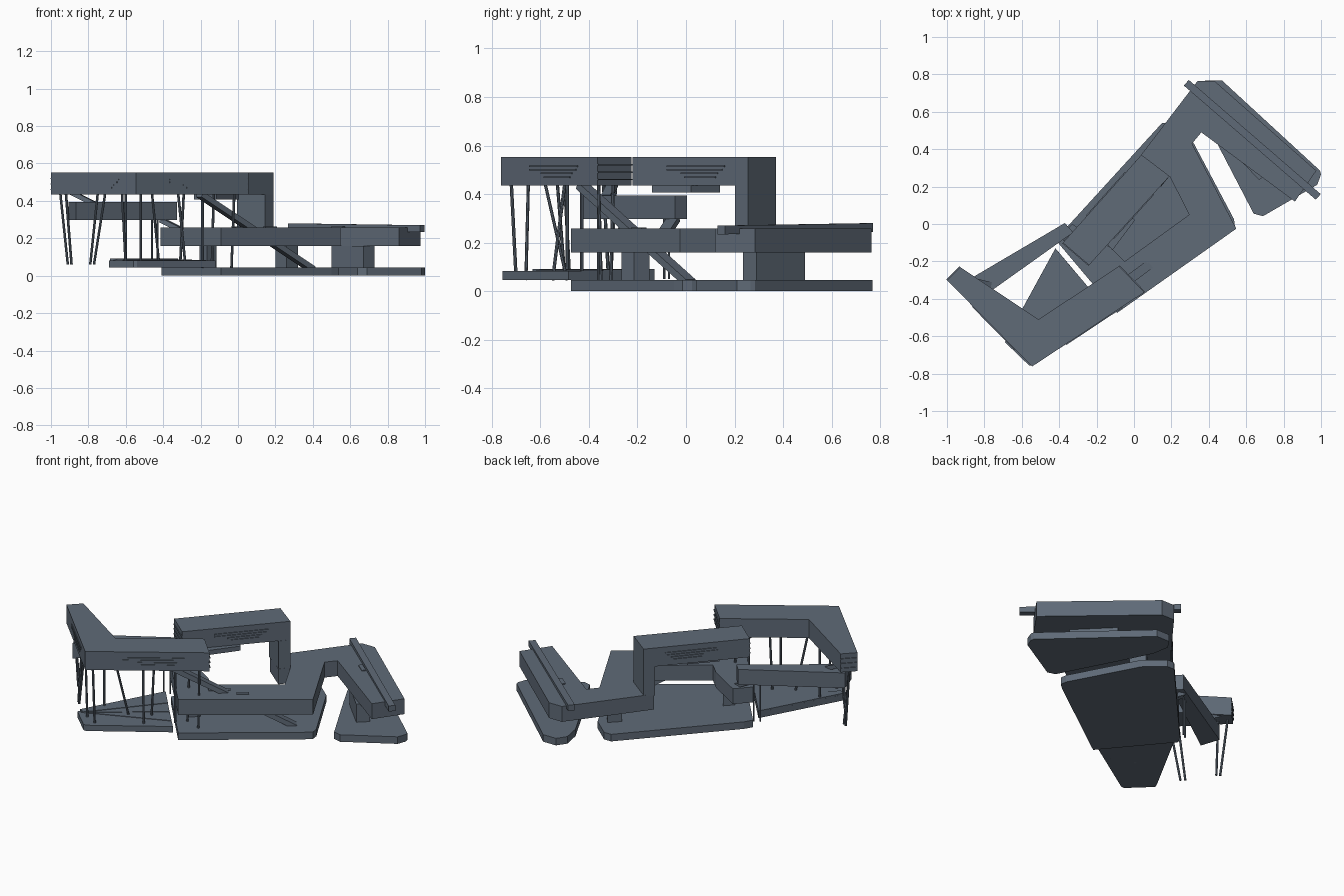
import bpy, bmesh, math
from mathutils import Vector

if "Cube" in bpy.data.objects:
    bpy.data.objects.remove(bpy.data.objects["Cube"])

slate = bpy.data.materials.new("slate_grey")
slate.diffuse_color = (0.115, 0.145, 0.185, 1)
slate.use_nodes = True
slate.node_tree.nodes["Principled BSDF"].inputs["Base Color"].default_value = slate.diffuse_color


def finish(name, bm):
    bmesh.ops.recalc_face_normals(bm, faces=bm.faces)
    me = bpy.data.meshes.new(name)
    bm.to_mesh(me)
    bm.free()
    me.materials.append(slate)
    ob = bpy.data.objects.new(name, me)
    bpy.context.collection.objects.link(ob)
    return ob


def slab(name, outline, z0, z1):
    """Extrude a plan outline from z0 up to z1."""
    bm = bmesh.new()
    low = [bm.verts.new((x, y, z0)) for x, y in outline]
    high = [bm.verts.new((x, y, z1)) for x, y in outline]
    bm.faces.new(low)
    bm.faces.new(high)
    for i in range(len(low)):
        j = (i + 1) % len(low)
        bm.faces.new((low[i], low[j], high[j], high[i]))
    return finish(name, bm)


def beam(name, a, b, width, depth):
    """Box running from a to b, width across (horizontal), depth in the upright plane."""
    a, b = Vector(a), Vector(b)
    d = (b - a).normalized()
    side = d.cross(Vector((0, 0, 1))).normalized() * width / 2
    up = side.cross(d).normalized() * depth / 2
    bm = bmesh.new()
    ends = [[bm.verts.new(p + s * side + u * up)
             for s, u in ((-1, -1), (1, -1), (1, 1), (-1, 1))] for p in (a, b)]
    for i in range(4):
        j = (i + 1) % 4
        bm.faces.new((ends[0][i], ends[0][j], ends[1][j], ends[1][i]))
    bm.faces.new(ends[0])
    bm.faces.new(ends[1])
    return finish(name, bm)


def stilt(name, a, b, r=0.007):
    """Thin round post between two points."""
    a, b = Vector(a), Vector(b)
    bm = bmesh.new()
    bmesh.ops.create_cone(bm, cap_ends=True, segments=8, radius1=r, radius2=r,
                          depth=(b - a).length)
    ob = finish(name, bm)
    ob.location = (a + b) / 2
    ob.rotation_euler = (b - a).to_track_quat('Z', 'Y').to_euler()


def louvres(name, p, q, spans):
    """Thin horizontal slats on the wall from p to q; spans = (start, end, z)."""
    p, q = Vector((*p, 0)), Vector((*q, 0))
    for i, (s, e, z) in enumerate(spans):
        up = Vector((0, 0, z))
        beam(f"{name}_{i}", p.lerp(q, s) + up, p.lerp(q, e) + up, 0.01, 0.006)


# Ground plinths
slab("main_plinth", [(-.41, -.09), (-.09, -.475), (.5, -.05), (.54, -.015),
                     (.535, .025), (.315, .44), (.2, .54), (.15, .54), (-.38, -.04)], 0, .045)
slab("east_plinth", [(.64, .055), (.69, .042), (.98, .21), (1, .265), (.995, .285),
                     (.47, .768), (.38, .768), (.34, .71), (.36, .6), (.45, .42)], 0, .045)
# Wedge terrace with fanned steps
slab("west_terrace", [(-.69, -.632), (-.68, -.605), (-.42, -.13), (-.12, -.485),
                      (-.54, -.757), (-.56, -.757)], .045, .082)
for i in range(3):
    t = i * .22
    slab(f"terrace_step_{i}", [(-.685, -.615), (-.665 + t * .04, -.632),
                               (-.17 - t * .34, -.43 + t * .41), (-.42, -.13)],
         .082 + .003 * i, .085 + .003 * i)

# Supports under the middle floor
slab("east_support", [(.5, .41), (.67, .235), (.73, .29), (.53, .49)], .045, .16)
slab("centre_support", [(.2, .36), (.26, .28), (.32, .34), (.26, .42)], .045, .16)
slab("west_support", [(-.205, -.2), (-.165, -.265), (-.115, -.215), (-.155, -.15)], .045, .16)

# Middle floor, bent around an open court
slab("middle_floor", [(-.415, -.09), (-.09, -.475), (.547, -.025), (.31, .43), (.36, .49),
                      (.86, .12), (.975, .285), (.43, .765), (.34, .765), (.0, .32),
                      (.145, .2), (.19, .256), (.295, .05), (-.05, -.2), (-.12, -.13),
                      (-.33, .0)], .16, .258)
beam("roof_parapet", (.28, .755, .262), (.985, .145, .252), .04, .036)
for i, (x, y, dx, dy) in enumerate([(.03, -.23, .05, .04), (.17, -.195, .03, .022),
                                    (.535, .487, .03, -.025)]):
    beam(f"roof_slot_{i}", (x - dx, y - dy, .26), (x + dx, y + dy, .26), .025, .006)

# Intermediate west wing
slab("west_wing", [(-.37, .005), (-.325, -.045), (-.865, -.43), (-.905, -.31)], .297, .394)

# Upper bar with its leg
slab("upper_bar", [(.04, .37), (.19, .256), (-.24, -.22), (-.38, -.1)], .435, .553)
slab("upper_bar_leg", [(.04, .37), (.19, .256), (.145, .203), (-.005, .32)], .25, .435)
slab("underside_box", [(-.235, .0), (-.115, -.14), (.005, .02), (-.105, .14)], .407, .436)

# Upper angled wing
slab("upper_wing", [(-1, -.3), (-.545, -.762), (.055, -.365), (-.08, -.225),
                    (-.51, -.51), (-.93, -.23)], .435, .553)

# Window slats on upper walls
sets = [(.3, .8, .515), (.3, .78, .5), (.42, .74, .485), (.45, .72, .47)]
louvres("upper_wing_west_slat", (-1, -.3), (-.545, -.762), sets)
louvres("upper_wing_front_slat", (-.545, -.762), (.055, -.365), sets)
louvres("upper_bar_front_slat", (-.24, -.22), (.19, .256), sets)
louvres("upper_bar_back_slat", (-.38, -.1), (.04, .37), sets)
ends = [(0, 1, z) for z in (.46, .49, .52)]
louvres("upper_wing_tip_slat", (-1, -.3), (-.93, -.23), ends)
louvres("upper_wing_end_slat", (.055, -.365), (-.08, -.225), ends)
louvres("upper_bar_end_slat", (-.24, -.22), (-.38, -.1), ends)

# Sloping stairs
beam("long_stair", (-.205, -.43, .435), (.395, .015, .035), .05, .03)
beam("wing_stair", (-.89, -.3, .445), (-.77, -.33, .385), .04, .025)
beam("court_stair", (-.41, -.05, .298), (-.29, -.09, .238), .05, .025)

# Slender leaning stilts: top x, top y, bottom x, bottom y, bottom z
posts = [(-.95, -.29, -.91, -.31, .06), (-.92, -.34, -.89, -.32, .06),
         (-.75, -.5, -.79, -.48, .06), (-.71, -.53, -.77, -.5, .06),
         (-.62, -.65, -.6, -.66, .045), (-.52, -.72, -.52, -.7, .045),
         (-.46, -.58, -.42, -.49, .045), (-.29, -.43, -.31, -.43, .045),
         (-.32, -.5, -.28, -.55, .045), (-.6, -.49, -.6, -.49, .08),
         (-.19, -.36, -.19, -.36, .04), (-.13, -.3, -.14, -.31, .04),
         (-.02, -.36, -.035, -.35, .04)]
for i, (x0, y0, x1, y1, z) in enumerate(posts):
    stilt(f"stilt_{i}", (x0, y0, .44), (x1, y1, z))
for i, (x, y) in enumerate([(-.46, -.09), (-.43, -.07)]):
    stilt(f"wing_stilt_{i}", (x, y, .3), (x, y, .05), .005)
